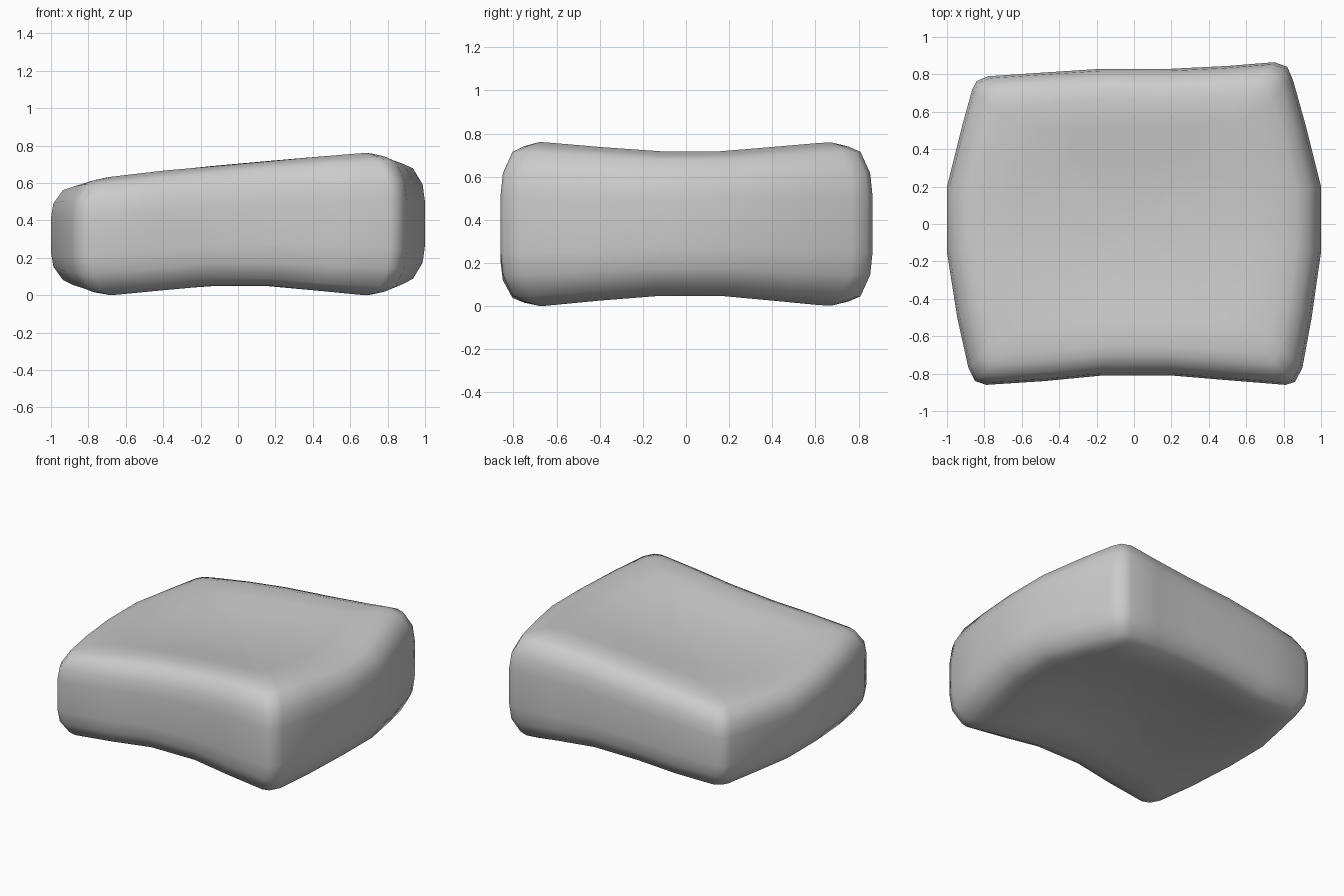
import bpy, bmesh

if "Cube" in bpy.data.objects:
    bpy.data.objects.remove(bpy.data.objects["Cube"])

# Plan outline, counter-clockwise: bowed-out ends, pinched front and back
OUTLINE = [
    (-.79, -.86), (-.48, -.84), (-.17, -.81), (.2, -.81), (.5, -.835), (.81, -.86),
    (.86, -.845), (.90, -.77), (.95, -.5), (1, -.15), (1, .2), (.92, .52),
    (.85, .77), (.82, .84), (.75, .865), (.5, .845), (.2, .83), (-.17, .83),
    (-.48, .81), (-.78, .79), (-.84, .765), (-.865, .72), (-.92, .52), (-1, .2),
    (-1, -.15), (-.945, -.5), (-.885, -.77), (-.85, -.84),
]
# (plan scale, height fraction) from the underside edge up to the top edge
LOWER = [(.2, 0), (.42, 0), (.63, 0), (.8, 0), (.87, .025), (.935, .06), (.987, .19), (1, .33)]
PROFILE = LOWER + [(s, 1 - f) for s, f in reversed(LOWER)]


def clamp(v, lo, hi):
    return max(lo, min(hi, v))


def height(x, y, f):
    """Height between the hollow underside and the sloping, dished top."""
    cx, cy = clamp(x, -.68, .68), clamp(y, -.67, .67)
    hx = clamp((.68 - abs(cx)) / .5, 0, 1)
    hy = clamp((.67 - abs(cy)) / .5, 0, 1)
    left = clamp(-x - .45, 0, .4) / .4                 # left corners sit lower
    back_left = left * clamp(y - .1, 0, .6) / .6       # shrunken back left corner
    bottom = .048 * (hx + hy) + .017 * hx * hy + .02 * back_left
    top = (.70 + .09 * cx + .004 * hx - .043 * hy - .017 * hx * hy
           - .01 * left * (1 - hy) - .015 * back_left)
    return bottom + (top - bottom) * f


# Cushion: stacked rings closed with a fan at each end
bm = bmesh.new()
rings = [[bm.verts.new((x * s, y * s, height(x * s, y * s, f))) for x, y in OUTLINE]
         for s, f in PROFILE]
n = len(OUTLINE)
for a, b in zip(rings, rings[1:]):
    for i in range(n):
        j = (i + 1) % n
        bm.faces.new((a[i], a[j], b[j], b[i]))
for ring, f in ((rings[0], 0), (rings[-1], 1)):
    centre = bm.verts.new((0, 0, height(0, 0, f)))
    for i in range(n):
        bm.faces.new((ring[i], ring[(i + 1) % n], centre))
bmesh.ops.recalc_face_normals(bm, faces=bm.faces)
for face in bm.faces:
    face.smooth = True

mesh = bpy.data.meshes.new("cushion")
bm.to_mesh(mesh)
bm.free()
cushion = bpy.data.objects.new("cushion", mesh)
bpy.context.collection.objects.link(cushion)
